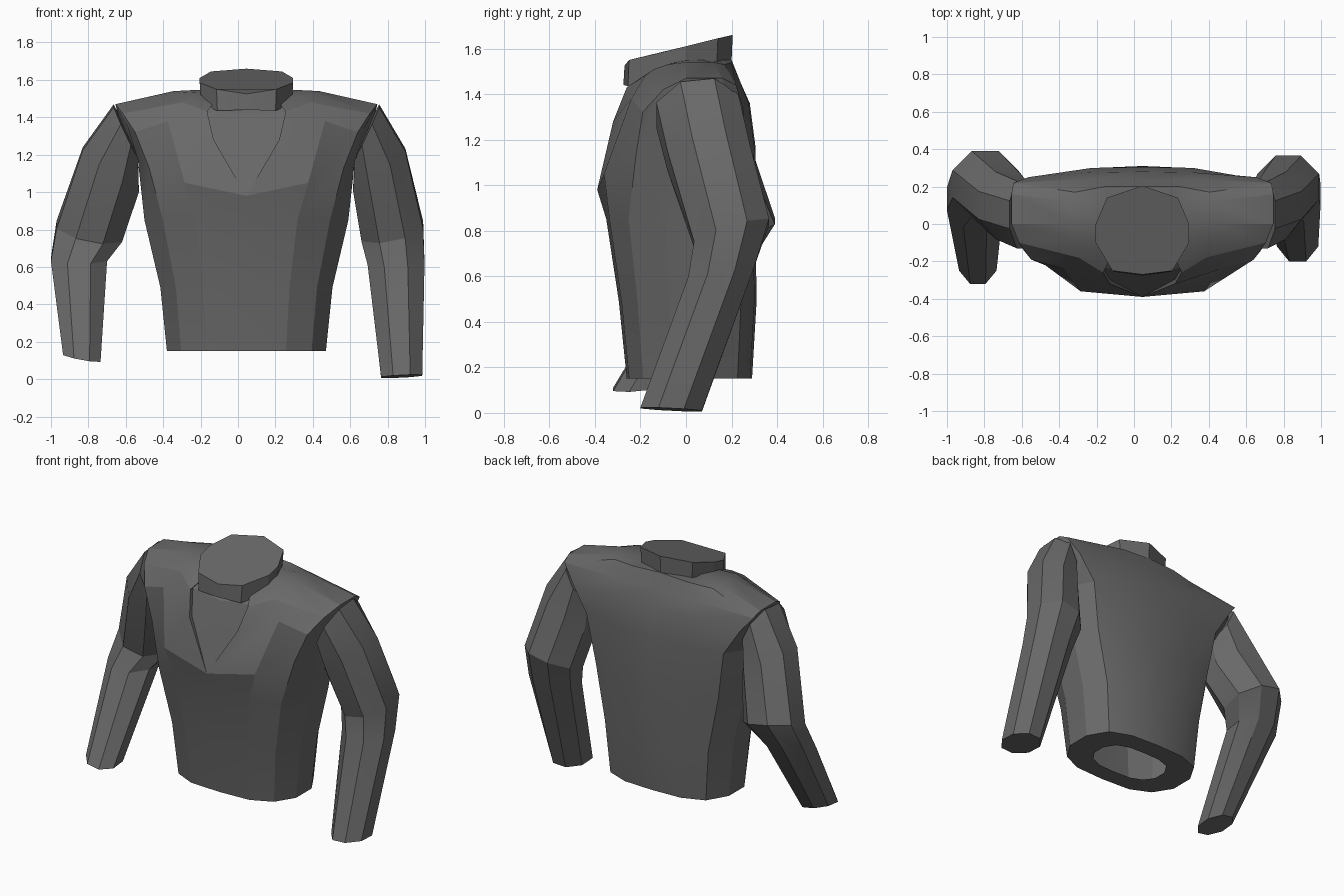
import bpy, bmesh, math

if "Cube" in bpy.data.objects:
    bpy.data.objects.remove(bpy.data.objects["Cube"])

CX = 0.045  # centre line of the torso

mat = bpy.data.materials.new("dark_grey_cloth")
mat.diffuse_color = (0.14, 0.14, 0.14, 1)
mat.use_nodes = True
mat.node_tree.nodes["Principled BSDF"].inputs["Base Color"].default_value = mat.diffuse_color


def loft(name, rings, cap_start=True, cap_end=True, angle=20):
    """Skin a list of equal-length rings into one object."""
    bm = bmesh.new()
    vs = [[bm.verts.new(p) for p in r] for r in rings]
    n = len(vs[0])
    for a, b in zip(vs, vs[1:]):
        for i in range(n):
            j = (i + 1) % n
            bm.faces.new((a[i], a[j], b[j], b[i]))
    if cap_start:
        bm.faces.new(vs[0][::-1])
    if cap_end:
        bm.faces.new(vs[-1])
    bmesh.ops.remove_doubles(bm, verts=bm.verts, dist=0.0005)
    bmesh.ops.recalc_face_normals(bm, faces=bm.faces)
    me = bpy.data.meshes.new(name)
    bm.to_mesh(me)
    bm.free()
    me.materials.append(mat)
    ob = bpy.data.objects.new(name, me)
    bpy.context.collection.objects.link(ob)
    bpy.ops.object.select_all(action='DESELECT')
    ob.select_set(True)
    bpy.context.view_layer.objects.active = ob
    bpy.ops.object.shade_smooth_by_angle(angle=math.radians(angle))
    return ob


def mirror_ring(half):
    """Half outline from front centre to back centre -> full ring."""
    full = half + [(-x, y, z) for x, y, z in half[-2:0:-1]]
    return [(x + CX, y, z) for x, y, z in full]


# --- torso: waist rings share one outline, scaled per height
PX = (0, .5, .82, 1, 1, .82, .48, 0)
PY = (-1, -.96, -.72, -.25, .33, .78, .97, 1)


def waist(z, w, front, back):
    h = [(x * w, y * (front if y < 0 else back), z) for x, y in zip(PX, PY)]
    return [h[0]] * 3 + h[1:]


def chest(pts):
    """Upper ring; the second point is the neckline edge, doubled as a step."""
    x, y, z = pts[1]
    return [pts[0], (x, y + .025, z)] + pts[1:]


bust = [(0, -.39, .98), (.33, -.36, 1.05), (.52, -.22, 1.13), (.58, -.07, 1.17),
        (.58, .12, 1.17), (.5, .26, 1.17), (.27, .3, 1.17), (0, .305, 1.17)]
upper = [(0, -.29, 1.28), (.175, -.32, 1.28), (.42, -.24, 1.38), (.595, -.19, 1.32),
         (.635, -.14, 1.35), (.67, .17, 1.34), (.61, .25, 1.34), (.28, .275, 1.36),
         (0, .28, 1.36)]
shoulder = [(0, -.25, 1.41), (.21, -.26, 1.43), (.34, -.18, 1.48), (.66, -.1, 1.42),
            (.7, 0, 1.47), (.7, .16, 1.47), (.69, .22, 1.44), (.3, .24, 1.45),
            (0, .235, 1.46)]
yoke = [(0, -.24, 1.44), (.18, -.2, 1.47), (.28, -.14, 1.51), (.36, -.08, 1.53),
        (.39, 0, 1.54), (.39, .12, 1.54), (.36, .17, 1.53), (.2, .2, 1.54),
        (0, .2, 1.55)]
neck = [(x * .5, y * .6, z + .01) for x, y, z in yoke]

# first ring is the inner edge of the open hem
halves = [waist(.15, .25, .14, .16), waist(.15, .425, .26, .29),
          waist(.49, .46, .295, .31), waist(.85, .545, .35, .305),
          [bust[0]] * 3 + bust[1:],
          chest(upper), chest(shoulder), chest(yoke), chest(neck)]
loft("torso", [mirror_ring(h) for h in halves], cap_start=False)

# --- collar: tilted band closed on top
top = [(0, -.27, 1.525), (.16, -.25, 1.55), (.25, -.1, 1.585), (.25, 0, 1.61),
       (.19, .14, 1.645), (0, .205, 1.66)]
base = [(x * .97, y - .005, z - (.085 if i == 0 else .115)) for i, (x, y, z) in enumerate(top)]
loft("collar", [mirror_ring(base), mirror_ring(top)])


# --- sleeves: rings of (centre, x radius, y radius, x slope, y slope)
def sleeve(name, specs, sides=8):
    rings = []
    for (cx, cy, cz), rx, ry, sx, sy in specs:
        ring = []
        for i in range(sides):
            a = 2 * math.pi * (i + .5) / sides
            k = 1 / math.cos(math.pi / sides)
            dx, dy = rx * k * math.cos(a), ry * k * math.sin(a)
            ring.append((cx + dx, cy + dy, cz + sx * dx + sy * dy))
        rings.append(ring)
    loft(name, rings)


sleeve("left_sleeve", [
    ((.69, .05, 1.325), .065, .18, 2.1, .1),
    ((.755, .1, 1.12), .14, .18, .75, .1),
    ((.825, .2, .79), .165, .165, .2, .3),
    ((.845, .155, .62), .152, .145, 0, .15),
    ((.875, -.065, .015), .11, .135, .05, -.05)])
sleeve("right_sleeve", [
    ((-.6, .05, 1.325), .065, .18, -2.1, .1),
    ((-.68, .1, 1.12), .15, .18, -.75, .1),
    ((-.795, .215, .79), .175, .175, -.2, .3),
    ((-.85, .135, .64), .15, .15, 0, .15),
    ((-.835, -.2, .115), .1, .12, -.18, .1)])
